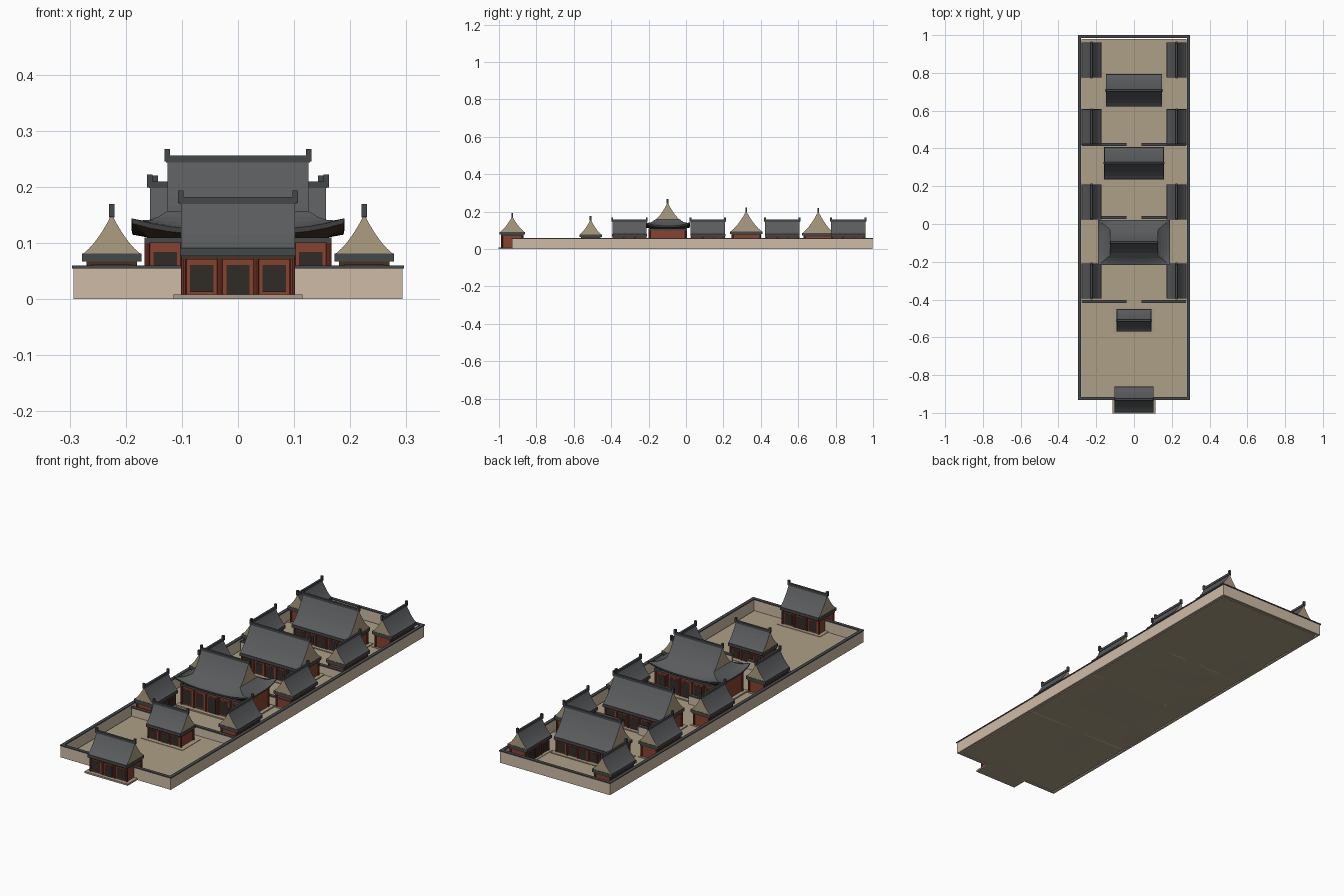
import bpy, bmesh
from math import pi
from mathutils import Matrix, Vector

if "Cube" in bpy.data.objects:
    bpy.data.objects.remove(bpy.data.objects["Cube"])


def material(name, *rgb):
    m = bpy.data.materials.new(name)
    m.diffuse_color = (*rgb, 1)
    m.use_nodes = True
    m.node_tree.nodes["Principled BSDF"].inputs["Base Color"].default_value = m.diffuse_color
    return m


TILE = material("roof_tile", 0.10, 0.105, 0.11)
RIDGE = material("ridge_tile", 0.06, 0.065, 0.068)
RED = material("red_timber", 0.25, 0.055, 0.03)
COLUMN = material("column_red", 0.17, 0.035, 0.02)
DARK = material("dark_panel", 0.03, 0.025, 0.02)
WOOD = material("eave_wood", 0.055, 0.033, 0.018)
GABLE = material("gable_plaster", 0.42, 0.34, 0.22)
WALL = material("wall_plaster", 0.62, 0.50, 0.38)
STONE = material("stone", 0.40, 0.33, 0.24)
PAVING = material("paving", 0.42, 0.35, 0.24)


def finish(name, bm, mats, M=Matrix()):
    bmesh.ops.recalc_face_normals(bm, faces=bm.faces)
    me = bpy.data.meshes.new(name)
    bm.to_mesh(me)
    bm.free()
    for m in mats:
        me.materials.append(m)
    ob = bpy.data.objects.new(name, me)
    ob.matrix_world = M
    bpy.context.collection.objects.link(ob)


def boxes(name, mat, items, M=Matrix()):
    """Each item is (x0, x1, y0, y1, z0, z1)."""
    bm = bmesh.new()
    for x0, x1, y0, y1, z0, z1 in items:
        c = Matrix.Translation(((x0 + x1) / 2, (y0 + y1) / 2, (z0 + z1) / 2))
        s = Matrix.Diagonal((x1 - x0, y1 - y0, z1 - z0, 1))
        bmesh.ops.create_cube(bm, size=1, matrix=c @ s)
    finish(name, bm, [mat], M)


def gable_roof(name, L, D, z0, z1, M):
    """Concave roof prism, ridge along local x, with plaster gable ends."""
    us = [i / 5 for i in range(6)]
    half = [(D * (1 - u), z0 + (z1 - z0) * (0.55 * u + 0.45 * u * u)) for u in us]
    prof = half + [(-y, z) for y, z in half[-2::-1]]
    bm = bmesh.new()
    a, b = ([bm.verts.new((x, y, z)) for y, z in prof] for x in (-L, L))
    n = len(prof)
    for i in range(n):
        j = (i + 1) % n
        bm.faces.new((a[i], a[j], b[j], b[i]))
    for ring in (a, b):
        bm.faces.new(ring).material_index = 1
    finish(name + "_roof", bm, [TILE, GABLE], M)
    # ridge beam and end ornaments
    boxes(name + "_ridge", RIDGE, [(-L - .002, L + .002, -.005, .005, z1 - .005, z1 + .007)], M)
    boxes(name + "_ridge_ornaments", RIDGE,
          [(s * L - .005, s * L + .005, -.005, .005, z1 - .004, z1 + .019) for s in (-1, 1)], M)


def timber_body(name, L, D, zb, zt, bays, M):
    """Red walls, round columns, dark panels on both long sides, top beam."""
    boxes(name + "_walls", RED, [(-L, L, -D, D, zb, zt)], M)
    bm = bmesh.new()
    w = 2 * L / bays
    for i in range(bays + 1):
        for y in (-D, D):
            p = Matrix.Translation((-L + i * w, y, (zb + zt) / 2))
            bmesh.ops.create_cone(bm, cap_ends=True, segments=8, radius1=.005,
                                  radius2=.005, depth=zt - zb, matrix=p)
    finish(name + "_columns", bm, [COLUMN], M)
    h = zt - zb
    panels, frames = [], []
    for i in range(bays):
        c = -L + (i + .5) * w
        lo = zb + (.0 if i == bays // 2 else .08) * h
        for s in (-1, 1):
            y0, y1 = sorted((s * D, s * (D + .003)))
            panels.append((c - .32 * w, c + .32 * w, y0, y1, lo, zb + .82 * h))
            y0, y1 = sorted((s * D, s * (D + .002)))
            frames.append((c - .38 * w, c + .38 * w, y0, y1, lo, zb + .88 * h))
    boxes(name + "_door_frames", RED, frames, M)
    boxes(name + "_door_panels", DARK, panels, M)


def hall(name, x, y, L, D, base, eave, peak, bays, rot=0.0, pad=.012):
    """Gabled hall: L half ridge length, D half roof depth."""
    M = Matrix.Translation((x, y, 0)) @ Matrix.Rotation(rot, 4, 'Z')
    bl, bd = L - .006, D - .013
    boxes(name + "_platform", STONE, [(-L - pad, L + pad, -D - pad / 2, D + pad / 2, 0, base)], M)
    timber_body(name, bl, bd, base, eave - .004, bays, M)
    boxes(name + "_beam", WOOD, [(-bl - .004, bl + .004, -bd - .005, bd + .005, eave - .006, eave)], M)
    boxes(name + "_eaves", RIDGE, [(-L, L, -D, D, eave, eave + .014)], M)
    gable_roof(name, L - .001, D - .002, eave + .014, peak, M)


def skirt_roof(name, X, Y, xi, yi, zo, zi, lift, bx, by, zb, M):
    """Hipped skirt with upturned corners, a fascia and a wooden soffit."""
    n, rows = 12, 4
    bm = bmesh.new()

    def ring(x, y, z, up):
        pts = []
        for a, b in (((-1, -1), (1, -1)), ((1, -1), (1, 1)), ((1, 1), (-1, 1)), ((-1, 1), (-1, -1))):
            for i in range(n):
                t = i / n
                p = Vector(a).lerp(Vector(b), t)
                pts.append(bm.verts.new((p.x * x, p.y * y, z + up * abs(2 * t - 1) ** 3)))
        return pts

    rings = [(ring(bx, by, zb, 0), 1), (ring(X - .002, Y - .002, zo - .009, lift), 2)]
    for r in range(rows + 1):
        u = r / rows
        rings.append((ring(X + (xi - X) * u, Y + (yi - Y) * u,
                           zo + (zi - zo) * (.5 * u + .5 * u * u), lift * (1 - u) ** 2), 0))
    for (a, m), (b, _) in zip(rings, rings[1:]):
        for i in range(4 * n):
            j = (i + 1) % (4 * n)
            bm.faces.new((a[i], a[j], b[j], b[i])).material_index = m
    finish(name, bm, [TILE, WOOD, RIDGE], M)


# paved court
boxes("court_paving", PAVING, [(-.277, .277, -.915, .98, 0, .006)])

# perimeter wall with tiled coping
perimeter = [(-.293, -.283, -.93, .997), (.283, .293, -.93, .997), (-.293, .293, .987, .997),
             (-.293, -.095, -.93, -.92), (.095, .293, -.93, -.92)]
boxes("perimeter_wall", WALL, [(*p, 0, .055) for p in perimeter])
boxes("perimeter_coping", RIDGE,
      [(a - .003, b + .003, c - .003, d + .003, .055, .060) for a, b, c, d in perimeter])

# cross walls with a central opening
cross = []
for y in (-.41, .035, .42):
    cross += [(-.277, -.04, y - .004, y + .004), (.04, .277, y - .004, y + .004)]
boxes("cross_walls", WALL, [(*p, 0, .045) for p in cross])
boxes("cross_wall_coping", RIDGE, [(a, b, c - .004, d + .004, .045, .051) for a, b, c, d in cross])

# gates and rear halls on the axis
hall("front_gate", 0, -.929, .103, .068, .008, .077, .175, 3)
hall("inner_gate", 0, -.51, .092, .060, .008, .064, .158, 3, pad=.018)
hall("third_hall", 0, .322, .158, .086, .010, .080, .203, 5)
hall("rear_hall", 0, .707, .149, .086, .010, .072, .201, 5)

# main hall: double roof
M = Matrix.Translation((0, -.098, 0))
boxes("main_platform", STONE, [(-.18, .18, -.12, .12, 0, .012)], M)
timber_body("main_hall", .162, .098, .012, .100, 5, M)
boxes("main_beam", RIDGE, [(-.167, .167, -.103, .103, .100, .110)], M)
skirt_roof("main_skirt_roof", .190, .120, .126, .068, .124, .157, .020, .160, .095, .110, M)
gable_roof("main_upper", .126, .068, .154, .249, M)

# side halls, mirrored across the axis
for k, y in enumerate((-.302, .117, .515, .868)):
    for s, side in ((-1, "left"), (1, "right")):
        hall(f"{side}_side_hall_{k + 1}", s * .225, y, .093, .053, .008, .067, .151, 3, pi / 2, pad=.004)
